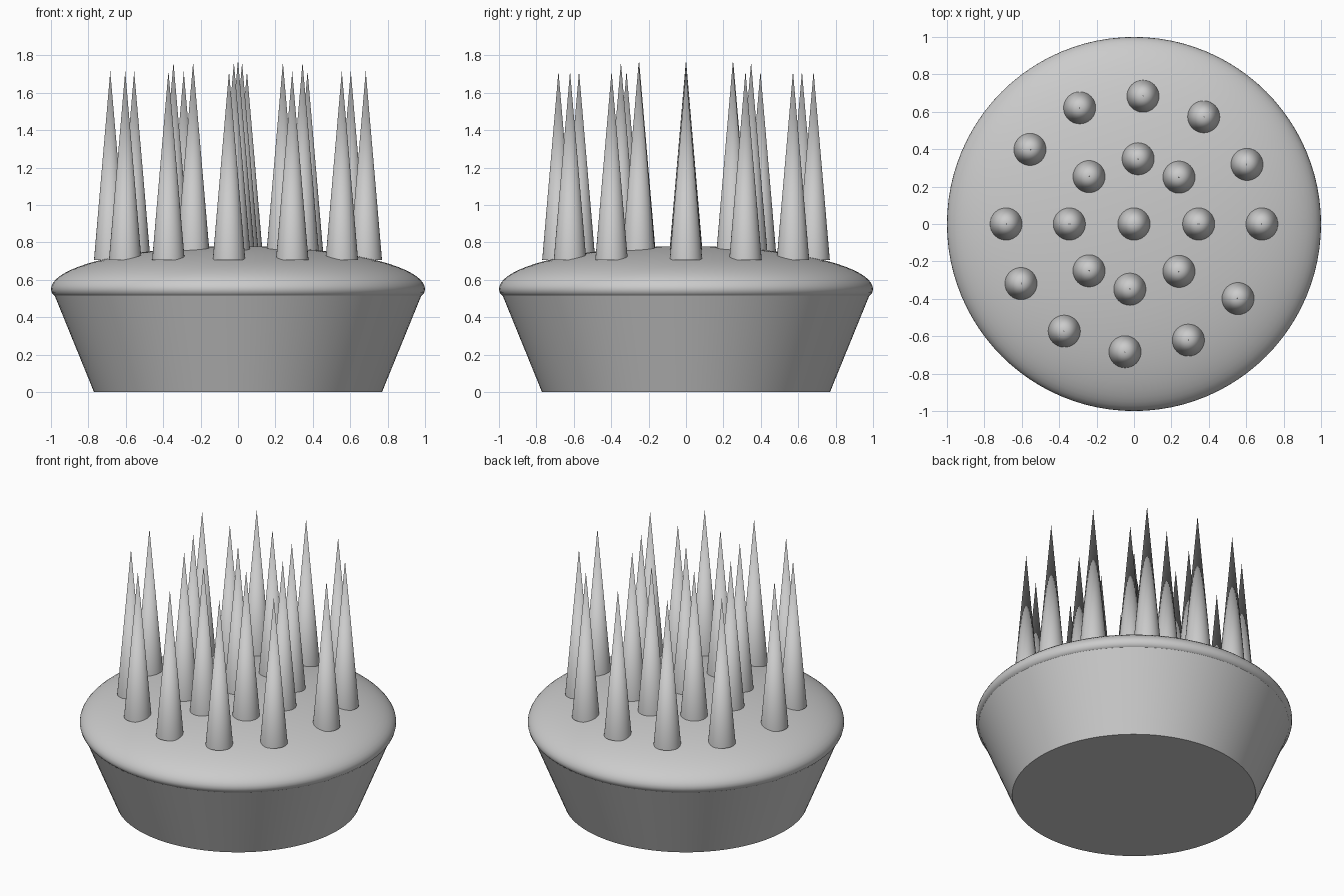
import bpy, bmesh, math
from mathutils import Matrix

if "Cube" in bpy.data.objects:
    bpy.data.objects.remove(bpy.data.objects["Cube"])


def finish(bm, name, angle=40):
    bmesh.ops.remove_doubles(bm, verts=bm.verts, dist=1e-5)
    bmesh.ops.recalc_face_normals(bm, faces=bm.faces)
    me = bpy.data.meshes.new(name)
    bm.to_mesh(me)
    bm.free()
    ob = bpy.data.objects.new(name, me)
    bpy.context.collection.objects.link(ob)
    bpy.ops.object.select_all(action='DESELECT')
    ob.select_set(True)
    bpy.context.view_layer.objects.active = ob
    bpy.ops.object.shade_smooth_by_angle(angle=math.radians(angle))
    return ob


def lathe(name, profile, steps=96):
    bm = bmesh.new()
    vs = [bm.verts.new((r, 0, z)) for r, z in profile]
    es = [bm.edges.new(p) for p in zip(vs, vs[1:])]
    bmesh.ops.spin(bm, geom=vs + es, cent=(0, 0, 0), axis=(0, 0, 1),
                   angle=math.tau, steps=steps)
    return finish(bm, name)


def dome_z(r):
    return 0.55 + 0.23 * math.sqrt(max(0, 1 - r * r))


# tapered cup with a flat closed bottom
lathe("cup", [(0, 0), (0.77, 0), (0.98, 0.515)])

# shallow domed top with a rounded rim tucked over the cup
arc = [math.radians(90 * i / 20) for i in range(21)]
dome = [(math.sin(a), 0.55 + 0.23 * math.cos(a)) for a in arc]
lathe("domed_top", dome + [(0.995, 0.53), (0.98, 0.515), (0.965, 0.51), (0, 0.51)])

# upright spikes: each listed spike also has a partner opposite the centre
half = [(0.345, 0), (0.24, 0.25), (0.022, 0.348), (-0.24, 0.253),
        (0.683, 0), (0.603, 0.318), (0.372, 0.572), (0.048, 0.682),
        (-0.29, 0.62), (-0.555, 0.398)]
spots = [(0, 0)] + half + [(-x, -y) for x, y in half]
for i, (x, y) in enumerate(spots):
    base = dome_z(math.hypot(x, y)) - 0.012
    bm = bmesh.new()
    bmesh.ops.create_cone(bm, cap_ends=True, segments=32, radius1=0.087,
                          radius2=0, depth=1.01,
                          matrix=Matrix.Translation((x, y, base + 0.505)))
    finish(bm, f"spike_{i + 1:02d}")
